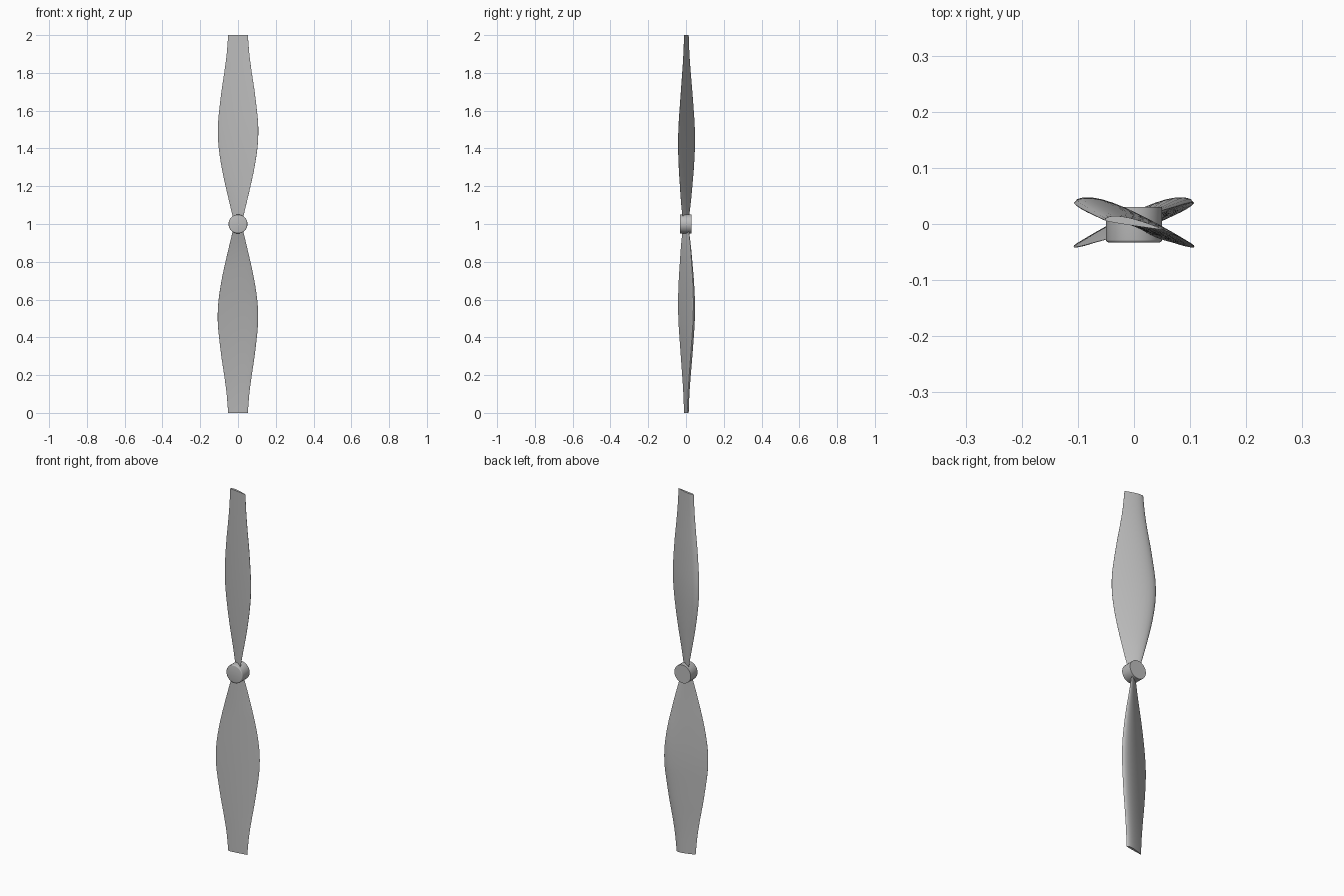
import bpy, bmesh, math
from mathutils import Matrix

cube = bpy.data.objects.get("Cube")
if cube:
    bpy.data.objects.remove(cube)

grey = bpy.data.materials.new("plain_grey")
grey.use_nodes = True
colour = (0.5, 0.5, 0.5, 1)
grey.diffuse_color = colour
grey.node_tree.nodes["Principled BSDF"].inputs["Base Color"].default_value = colour


def finish(name, bm, angle):
    bmesh.ops.recalc_face_normals(bm, faces=bm.faces)
    mesh = bpy.data.meshes.new(name)
    bm.to_mesh(mesh)
    bm.free()
    mesh.materials.append(grey)
    obj = bpy.data.objects.new(name, mesh)
    bpy.context.collection.objects.link(obj)
    bpy.ops.object.select_all(action="DESELECT")
    obj.select_set(True)
    bpy.context.view_layer.objects.active = obj
    bpy.ops.object.shade_smooth_by_angle(angle=math.radians(angle))
    return obj


# Blade stations: radius, half width, pitch slope
STATIONS = [(0.02, 0.024, 0.6), (0.06, 0.033, 0.58), (0.2, 0.066, 0.46),
            (0.3, 0.087, 0.42), (0.4, 0.102, 0.39), (0.48, 0.107, 0.365),
            (0.56, 0.104, 0.34), (0.7, 0.088, 0.29), (0.8, 0.073, 0.25),
            (0.9, 0.06, 0.2), (1.0, 0.052, 0.16)]


def smooth_stations(points, steps):
    """Catmull-Rom curve through the stations."""
    result = []
    last = len(points) - 1
    for i in range(last):
        quad = [points[max(0, min(last, i + k))] for k in (-1, 0, 1, 2)]
        for j in range(steps):
            t = j / steps
            result.append([0.5 * (2 * b + (c - a) * t + (2 * a - 5 * b + 4 * c - d) * t * t
                                  + (3 * b - a - 3 * c + d) * t ** 3)
                           for a, b, c, d in zip(*quad)])
    return result + [list(points[-1])]


def thickness(u):
    """Aerofoil thickness along the chord, with a peak near one."""
    return 10 * (0.297 * math.sqrt(u) - 0.126 * u - 0.352 * u ** 2
                 + 0.284 * u ** 3 - 0.101 * u ** 4)


def section(half_width, slope, count=14):
    """Flat front face, arched back face, rounded leading edge."""
    us = [(1 - math.cos(math.pi * i / count)) / 2 for i in range(count + 1)]
    back = [(u, 0.11 * thickness(u) + 0.004) for u in us]
    front = [(u, -0.012 * min(1, thickness(u))) for u in reversed(us)]
    length = math.hypot(1, slope)
    for u, t in back + front[:-1]:
        s = 2 * u - 1
        lift = t * 2 * half_width
        yield (s * half_width + lift * slope / length,
               -s * half_width * slope + lift / length - 0.002)


def make_blade(name, turn):
    bm = bmesh.new()
    rings = [[bm.verts.new((x, y, r)) for x, y in section(w, slope)]
             for r, w, slope in smooth_stations(STATIONS, 4)]
    for low, high in zip(rings, rings[1:]):
        for i in range(len(low)):
            k = (i + 1) % len(low)
            bm.faces.new((low[i], low[k], high[k], high[i]))
    bm.faces.new(rings[0])
    bm.faces.new(rings[-1])
    place = Matrix.Translation((0, 0, 1)) @ Matrix.Rotation(turn, 4, "Y")
    bmesh.ops.transform(bm, matrix=place, verts=bm.verts)
    finish(name, bm, 40)


make_blade("upper_blade", 0)
make_blade("lower_blade", math.pi)

# Hub: short cylinder with a rounded front rim
bm = bmesh.new()
bmesh.ops.create_cone(bm, cap_ends=True, segments=48, radius1=0.05, radius2=0.05, depth=0.063)
place = Matrix.Translation((0, -0.0015, 1)) @ Matrix.Rotation(math.pi / 2, 4, "X")
bmesh.ops.transform(bm, matrix=place, verts=bm.verts)
rim = [e for e in bm.edges if all(v.co.y < -0.03 for v in e.verts)]
bmesh.ops.bevel(bm, geom=rim, offset=0.005, segments=3, profile=0.5, affect="EDGES")
finish("hub", bm, 40)
